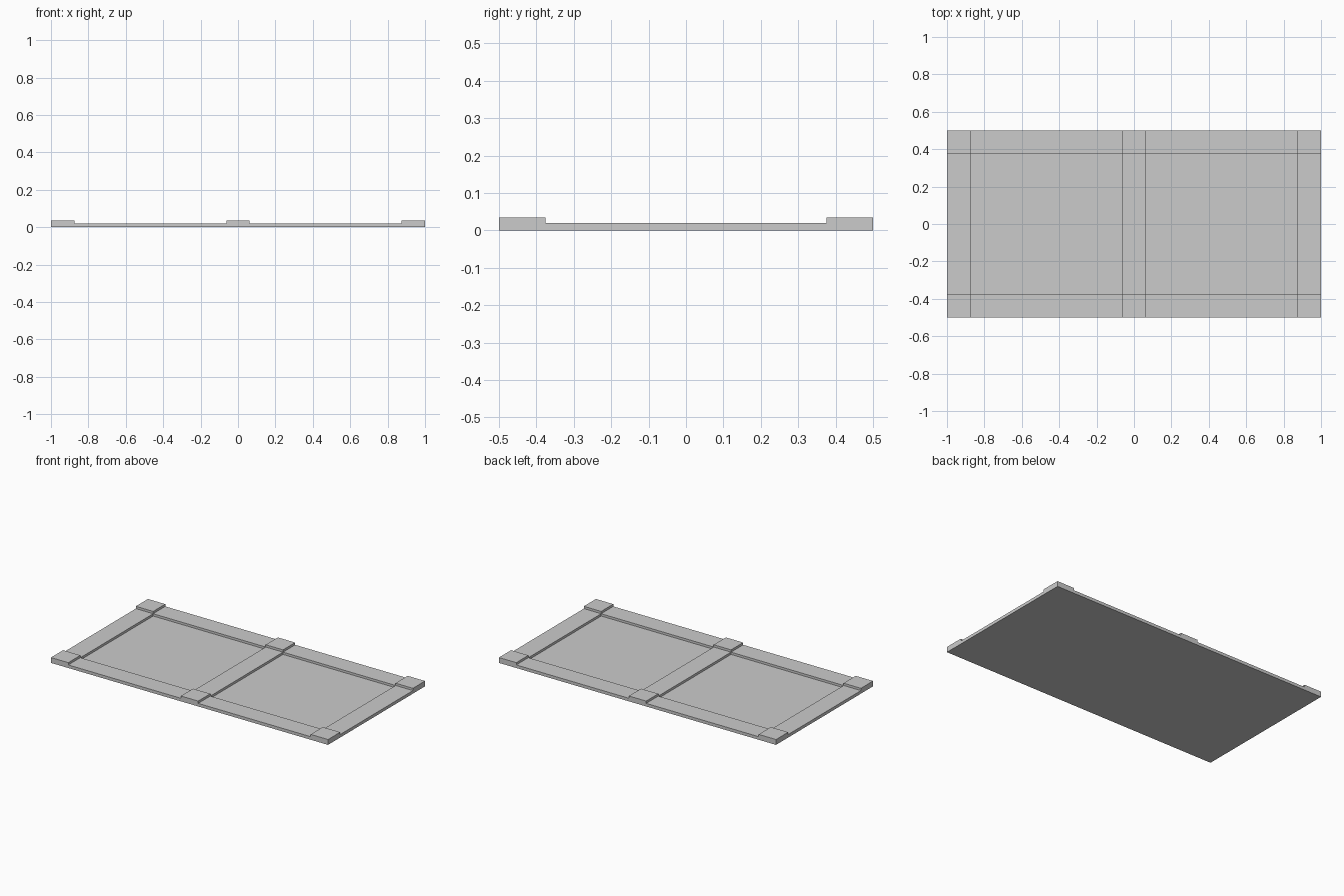
import bpy

if "Cube" in bpy.data.objects:
    bpy.data.objects.remove(bpy.data.objects["Cube"])

# Single plain grey
grey = bpy.data.materials.new("plain grey")
grey.use_nodes = True
grey.diffuse_color = (0.6, 0.6, 0.6, 1)
grey.node_tree.nodes["Principled BSDF"].inputs["Base Color"].default_value = (0.6, 0.6, 0.6, 1)

PANEL, RAIL, POST = 0.005, 0.02, 0.035   # heights
W = 0.125                                # frame width
X, Y = 1.0, 0.5                          # half sizes


def box(name, x0, x1, y0, y1, height):
    """Box standing on the ground between the given limits."""
    bpy.ops.mesh.primitive_cube_add(
        size=1, location=((x0 + x1) / 2, (y0 + y1) / 2, height / 2))
    ob = bpy.context.object
    ob.name = name
    ob.scale = (x1 - x0, y1 - y0, height)
    bpy.ops.object.transform_apply(location=False, rotation=False, scale=True)
    ob.data.materials.append(grey)


# Uprights across the depth, each ending in a raised block
columns = {"right": -X + W / 2, "middle": 0, "left": X - W / 2}
for side, cx in columns.items():
    x0, x1 = cx - W / 2, cx + W / 2
    box(side + "_crossbar", x0, x1, -Y + W, Y - W, RAIL)
    box(side + "_front_block", x0, x1, -Y, -Y + W, POST)
    box(side + "_back_block", x0, x1, Y - W, Y, POST)

# Recessed panels and the long rails that border them
for side, x0, x1 in (("right", -X + W, -W / 2), ("left", W / 2, X - W)):
    box(side + "_recessed_panel", x0, x1, -Y + W, Y - W, PANEL)
    box(side + "_front_rail", x0, x1, -Y, -Y + W, RAIL)
    box(side + "_back_rail", x0, x1, Y - W, Y, RAIL)
